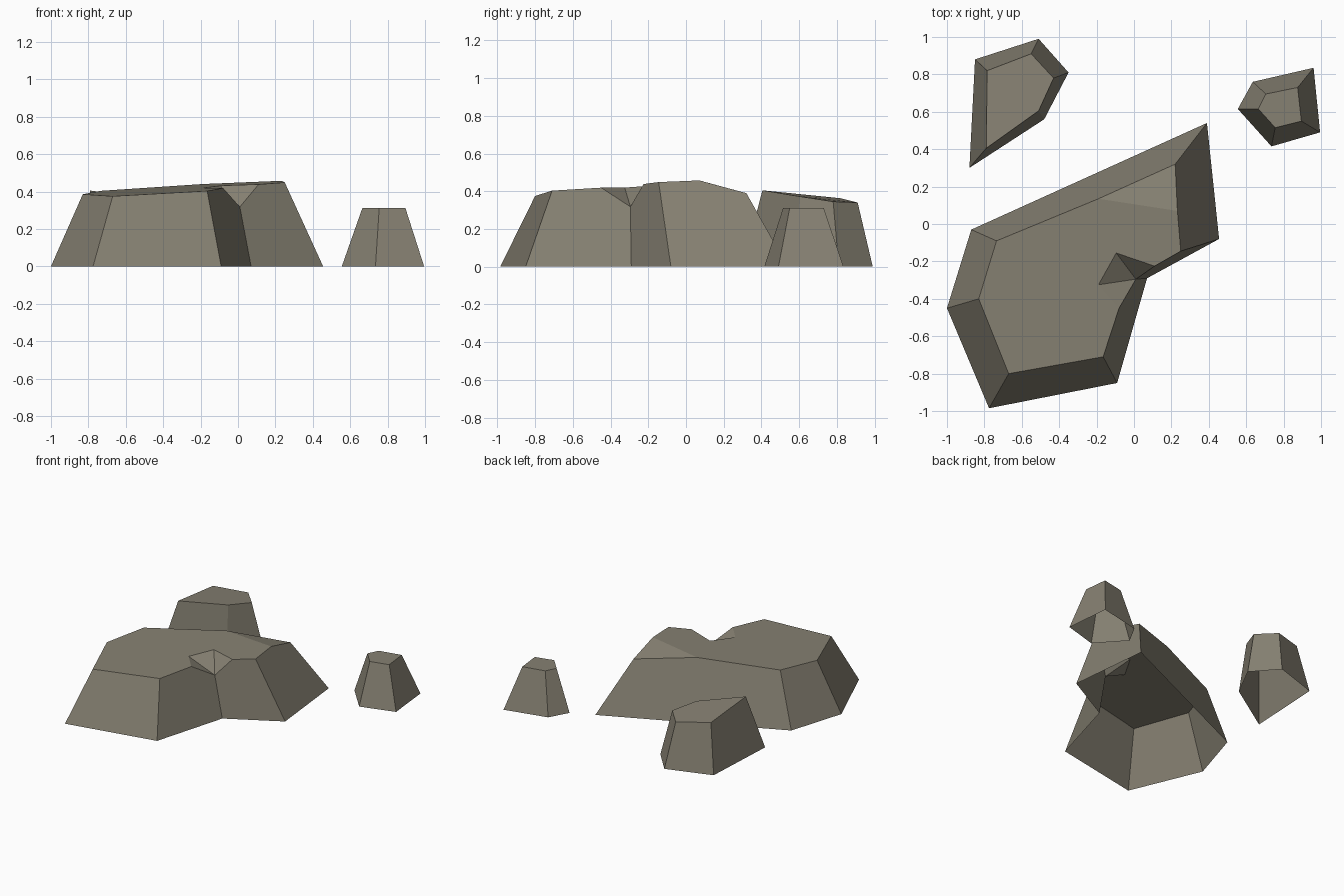
import bpy

if "Cube" in bpy.data.objects:
    bpy.data.objects.remove(bpy.data.objects["Cube"])

stone = bpy.data.materials.new("weathered stone")
stone.diffuse_color = (0.24, 0.22, 0.17, 1)
stone.use_nodes = True
stone.node_tree.nodes["Principled BSDF"].inputs["Base Color"].default_value = stone.diffuse_color


def make_rock(name, base, rims, caps):
    """Open-bottomed rock. base: ground outline, counter-clockwise.
    rims[i]: (label, x, y, z) points on the top edge from corner i up to corner i+1.
    caps: top faces as lists of labels."""
    verts = [(x, y, 0) for x, y in base]
    index = {}
    for rim in rims:
        for label, x, y, z in rim:
            index[label] = len(verts)
            verts.append((x, y, z))
    n = len(base)
    faces = []
    for i in range(n):
        j = (i + 1) % n
        # the wall's top edge runs back from the next corner through this rim
        top = [rims[j][0][0]] + [p[0] for p in reversed(rims[i]) if p[0].islower()]
        faces.append([i, j] + [index[k] for k in top])
    faces += [[index[k] for k in cap] for cap in caps]
    mesh = bpy.data.meshes.new(name)
    mesh.from_pydata(verts, [], faces)
    mesh.materials.append(stone)
    obj = bpy.data.objects.new(name, mesh)
    bpy.context.collection.objects.link(obj)
    return obj


def on_slope(label, x, y):
    # gently tilted plateau of the large rock
    return (label, x, y, 0.375 + 0.048 * (x + 0.67) + 0.045 * (y + 0.80))


# Large rock with a chipped notch (capital labels lie inside the top, not on a wall)
make_rock(
    "large_rock",
    [(-.775, -.985), (-.09, -.85), (.07, -.29), (.455, -.08),
     (.39, .54), (-.87, -.03), (-1, -.45)],
    [[on_slope("a", -.67, -.80)],
     [on_slope("b", -.165, -.71), on_slope("c", -.08, -.45)],
     [("notch", .01, -.295, .318), on_slope("d", .11, -.225),
      on_slope("S", -.19, -.325), on_slope("K", -.095, -.155)],
     [on_slope("e", .25, -.145), on_slope("f", .232, .07)],
     [("g", .22, .32, .39), on_slope("h", -.19, .135)],
     [on_slope("i", -.735, -.09)],
     [on_slope("j", -.83, -.40)]],
    [list("abcSKdefhij"), list("fgh"),
     ["c", "notch", "S"], ["S", "notch", "K"], ["K", "notch", "d"]])

# Sloping rock behind on the left
make_rock(
    "back_left_rock",
    [(-.88, .30), (-.48, .56), (-.35, .81), (-.51, .99), (-.85, .88)],
    [[("a", -.79, .405, .405)], [("b", -.51, .605, .372)], [("c", -.43, .78, .345)],
     [("d", -.55, .91, .34)], [("e", -.785, .82, .363)]],
    [list("abcde")])

# Small flat-topped rock on the right
make_rock(
    "small_rock",
    [(.555, .615), (.735, .415), (.995, .49), (.96, .835), (.635, .76)],
    [[("a", .665, .615, .312)], [("b", .755, .515, .312)], [("c", .895, .55, .312)],
     [("d", .875, .73, .312)], [("e", .705, .695, .312)]],
    [list("abcde")])
